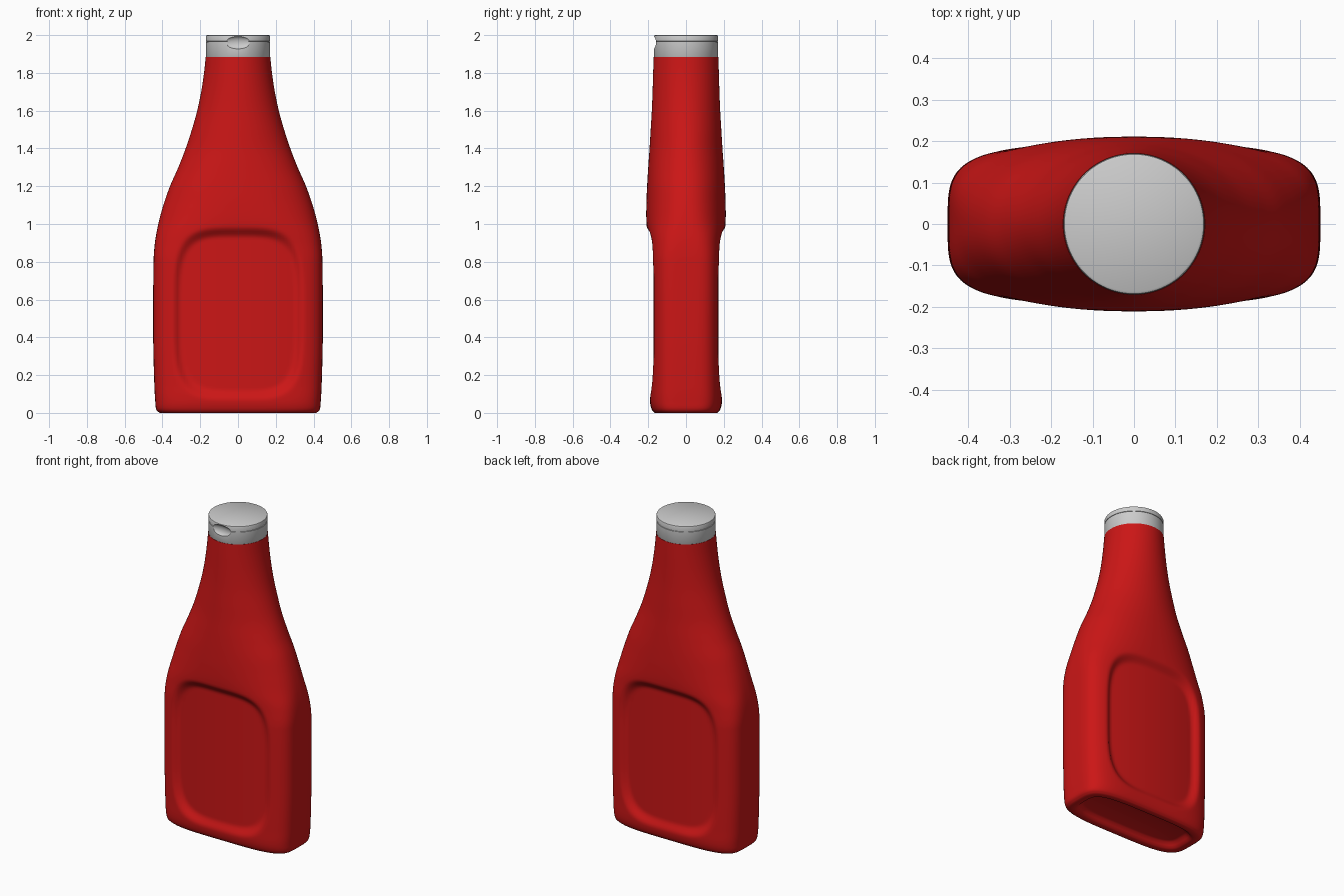
import bpy, bmesh, math

if "Cube" in bpy.data.objects:
    bpy.data.objects.remove(bpy.data.objects["Cube"])

SEG = 192

# Body profile: height, half width, half depth, squareness exponent
KEYS = [
    (0.0, .415, .165, 4), (.015, .432, .180, 4), (.06, .438, .191, 4),
    (.15, .443, .191, 4), (.4, .449, .190, 4), (.8, .447, .191, 4),
    (.9, .440, .196, 3.4), (1.0, .422, .209, 2.6), (1.1, .395, .210, 2.3),
    (1.2, .360, .206, 2.2), (1.3, .316, .200, 2.1), (1.4, .277, .193, 2),
    (1.5, .244, .187, 2), (1.6, .216, .181, 2), (1.7, .195, .177, 2),
    (1.8, .180, .174, 2), (1.885, .171, .171, 2),
]


def section(z):
    """Smooth (Hermite) interpolation of the body keys at height z."""
    i = max(k for k in range(len(KEYS) - 1) if KEYS[k][0] <= z + 1e-9)
    p0, p1 = KEYS[i], KEYS[i + 1]
    pa, pb = KEYS[max(i - 1, 0)], KEYS[min(i + 2, len(KEYS) - 1)]
    h = p1[0] - p0[0]
    t = min((z - p0[0]) / h, 1)
    out = []
    for c in (1, 2, 3):
        m0 = (p1[c] - pa[c]) / (p1[0] - pa[0]) * h
        m1 = (pb[c] - p0[c]) / (pb[0] - p0[0]) * h
        out.append((2*t**3 - 3*t**2 + 1) * p0[c] + (t**3 - 2*t**2 + t) * m0
                   + (3*t**2 - 2*t**3) * p1[c] + (t**3 - t**2) * m1)
    return out


def body_point(z, j):
    """Point on the rounded cross-section, pushed in where the label panel is."""
    a, b, n = section(z)
    ang = 2 * math.pi * j / SEG
    c, s = math.cos(ang), math.sin(ang)
    r = (abs(c)**n + abs(s)**n) ** (-1 / n)
    x, y = a * r * c, b * r * s
    d = ((x / .347)**4 + ((z - .525) / .46)**4) ** .25
    t = min(max((1 - d) / .13, 0), 1)
    t = t * t * (3 - 2 * t)
    panel = .172 - .25 * x * x
    if abs(y) > panel:
        y = math.copysign(abs(y) + (panel - abs(y)) * t, y)
    return x, y, z


def loft(name, rings):
    """Closed mesh through a list of rings of points."""
    bm = bmesh.new()
    loops = [[bm.verts.new(p) for p in ring] for ring in rings]
    for lo, hi in zip(loops, loops[1:]):
        k = len(lo)
        for j in range(k):
            bm.faces.new((lo[j], lo[(j + 1) % k], hi[(j + 1) % k], hi[j]))
    bm.faces.new(loops[0][::-1])
    bm.faces.new(loops[-1])
    me = bpy.data.meshes.new(name)
    bm.to_mesh(me)
    bm.free()
    ob = bpy.data.objects.new(name, me)
    bpy.context.collection.objects.link(ob)
    return ob


def smooth(ob, angle):
    bpy.ops.object.select_all(action='DESELECT')
    ob.select_set(True)
    bpy.context.view_layer.objects.active = ob
    bpy.ops.object.shade_smooth_by_angle(angle=math.radians(angle))


# Bottle body, starting with the hollow under the base
rings = []
for scale_x, scale_y, z in ((.80, .58, .035), (.84, .66, .030), (.87, .73, .016),
                            (.90, .79, .004), (.93, .86, 0)):
    rings.append([(p[0] * scale_x, p[1] * scale_y, z)
                  for p in (body_point(0, j) for j in range(SEG))])
heights = [0, .004, .009, .015, .026, .037, .048]
steps = 150
heights += [.06 + (1.885 - .06) * i / steps for i in range(steps + 1)]
rings += [[body_point(z, j) for j in range(SEG)] for z in heights]
body = loft("bottle_body", rings)
red = bpy.data.materials.new("red_plastic")
red.diffuse_color = (.6, .008, .008, 1)
red.use_nodes = True
red.node_tree.nodes["Principled BSDF"].inputs["Base Color"].default_value = red.diffuse_color
body.data.materials.append(red)
smooth(body, 50)

# Flip-top cap with a thin seam between collar and lid
cap_profile = [(.168, 1.882), (.170, 1.886), (.170, 1.963), (.167, 1.964),
               (.167, 1.967), (.170, 1.968), (.170, 1.992), (.168, 1.997),
               (.163, 2.0)]
cap = loft("flip_cap", [[(r * math.cos(2 * math.pi * j / 96),
                          r * math.sin(2 * math.pi * j / 96), z)
                         for j in range(96)] for r, z in cap_profile])

# Thumb recess at the front of the cap
bpy.ops.mesh.primitive_uv_sphere_add(segments=48, ring_count=24, radius=1,
                                     location=(0, -.176, 1.96))
cutter = bpy.context.object
cutter.name = "thumb_recess_cutter"
cutter.scale = (.088, .024, .034)
cutter.hide_render = True
mod = cap.modifiers.new("thumb_recess", 'BOOLEAN')
mod.operation = 'DIFFERENCE'
mod.solver = 'EXACT'
mod.object = cutter
bpy.context.view_layer.objects.active = cap
bpy.ops.object.modifier_apply(modifier=mod.name)
bpy.data.objects.remove(cutter, do_unlink=True)
smooth(cap, 35)
